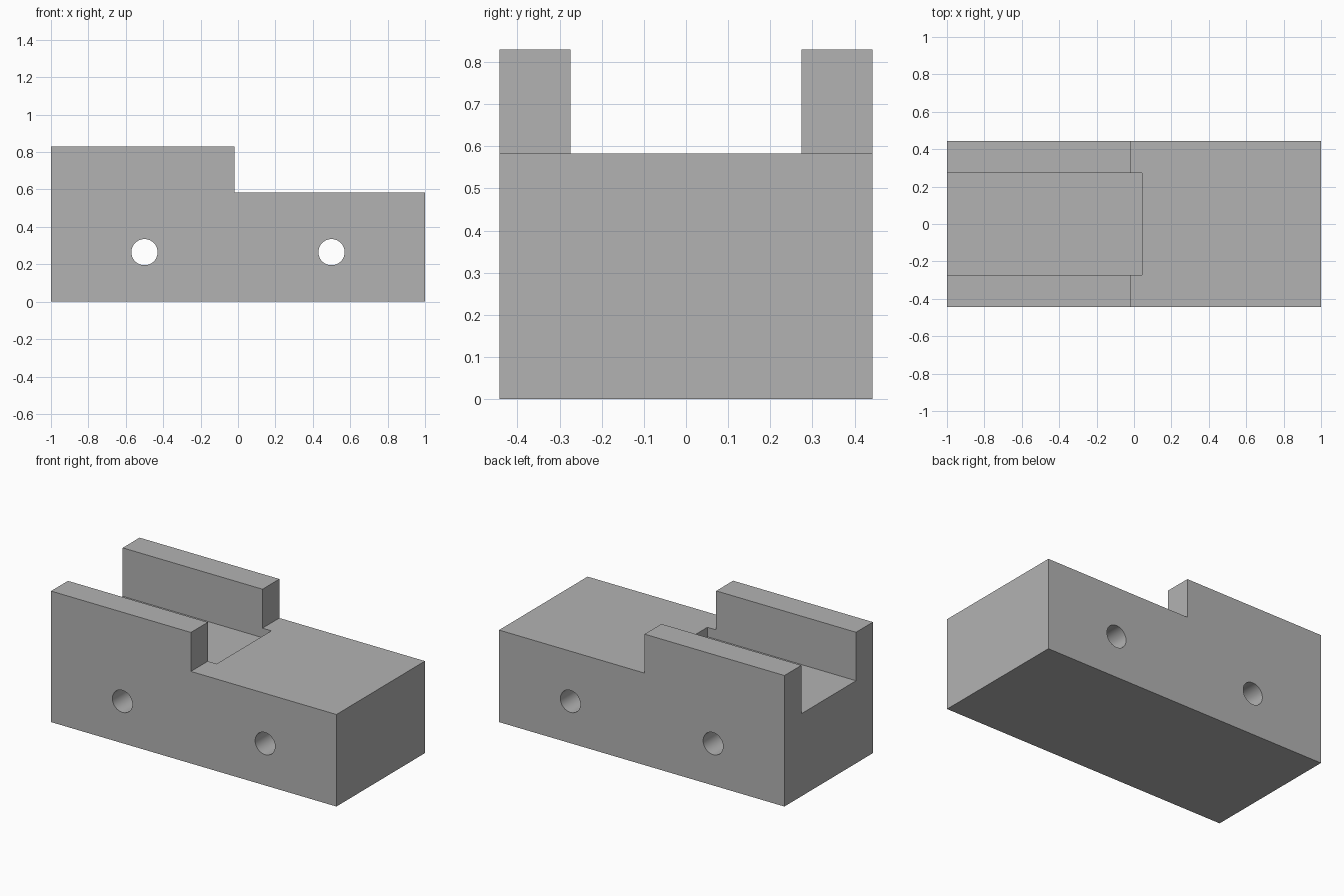
import bpy
import bmesh
import math
from mathutils import Matrix, Vector

default = bpy.data.objects.get("Cube")
if default:
    bpy.data.objects.remove(default, do_unlink=True)

HALF_WIDTH = 0.443      # half of the body depth along y
BASE_TOP = 0.583        # height of the low shoulder
RAIL_TOP = 0.83         # height of the side rails
RAIL_END = -0.02        # x where the rails stop
SLOT_END = 0.042        # x where the slot stops
SLOT_HALF = 0.274       # half of the slot width
SLOT_FLOOR = 0.523
HOLE_X, HOLE_Z, HOLE_RADIUS = 0.5, 0.265, 0.07

# Single grey material
grey = bpy.data.materials.new("plain grey")
grey.use_nodes = True
grey.diffuse_color = (0.45, 0.45, 0.45, 1)
grey.node_tree.nodes["Principled BSDF"].inputs["Base Color"].default_value = grey.diffuse_color


def make_object(name, bm):
    bmesh.ops.recalc_face_normals(bm, faces=bm.faces)
    mesh = bpy.data.meshes.new(name)
    bm.to_mesh(mesh)
    bm.free()
    mesh.materials.append(grey)
    obj = bpy.data.objects.new(name, mesh)
    bpy.context.collection.objects.link(obj)
    return obj


def box(name, low, high):
    low, high = Vector(low), Vector(high)
    bm = bmesh.new()
    bmesh.ops.create_cube(bm, size=1, matrix=Matrix.Translation((low + high) / 2)
                          @ Matrix.Diagonal((high - low).to_4d()))
    return make_object(name, bm)


def hole_cutter(name, x):
    bm = bmesh.new()
    bmesh.ops.create_cone(bm, cap_ends=True, segments=48, radius1=HOLE_RADIUS,
                          radius2=HOLE_RADIUS, depth=HALF_WIDTH * 3,
                          matrix=Matrix.Translation((x, 0, HOLE_Z))
                          @ Matrix.Rotation(math.pi / 2, 4, "X"))
    return make_object(name, bm)


# Stepped body, extruded from its side profile
profile = [(-1, 0), (1, 0), (1, BASE_TOP), (RAIL_END, BASE_TOP),
           (RAIL_END, RAIL_TOP), (-1, RAIL_TOP)]
bm = bmesh.new()
face = bm.faces.new([bm.verts.new((x, -HALF_WIDTH, z)) for x, z in profile])
swept = bmesh.ops.extrude_face_region(bm, geom=[face])["geom"]
bmesh.ops.translate(bm, vec=(0, 2 * HALF_WIDTH, 0),
                    verts=[v for v in swept if isinstance(v, bmesh.types.BMVert)])
body = make_object("slotted_block", bm)

# Slot between the rails and the two cross holes
cutters = [box("slot_cutter", (-1.2, -SLOT_HALF, SLOT_FLOOR), (SLOT_END, SLOT_HALF, 1)),
           hole_cutter("right_hole_cutter", -HOLE_X),
           hole_cutter("left_hole_cutter", HOLE_X)]

bpy.ops.object.select_all(action="DESELECT")
body.select_set(True)
bpy.context.view_layer.objects.active = body
for cutter in cutters:
    cutter.hide_render = True
    mod = body.modifiers.new(cutter.name, "BOOLEAN")
    mod.operation = "DIFFERENCE"
    mod.solver = "EXACT"
    mod.object = cutter
    bpy.ops.object.modifier_apply(modifier=mod.name)
    bpy.data.objects.remove(cutter, do_unlink=True)

# Smooth hole walls, sharp edges elsewhere
bpy.ops.object.shade_smooth_by_angle(angle=math.radians(30))
